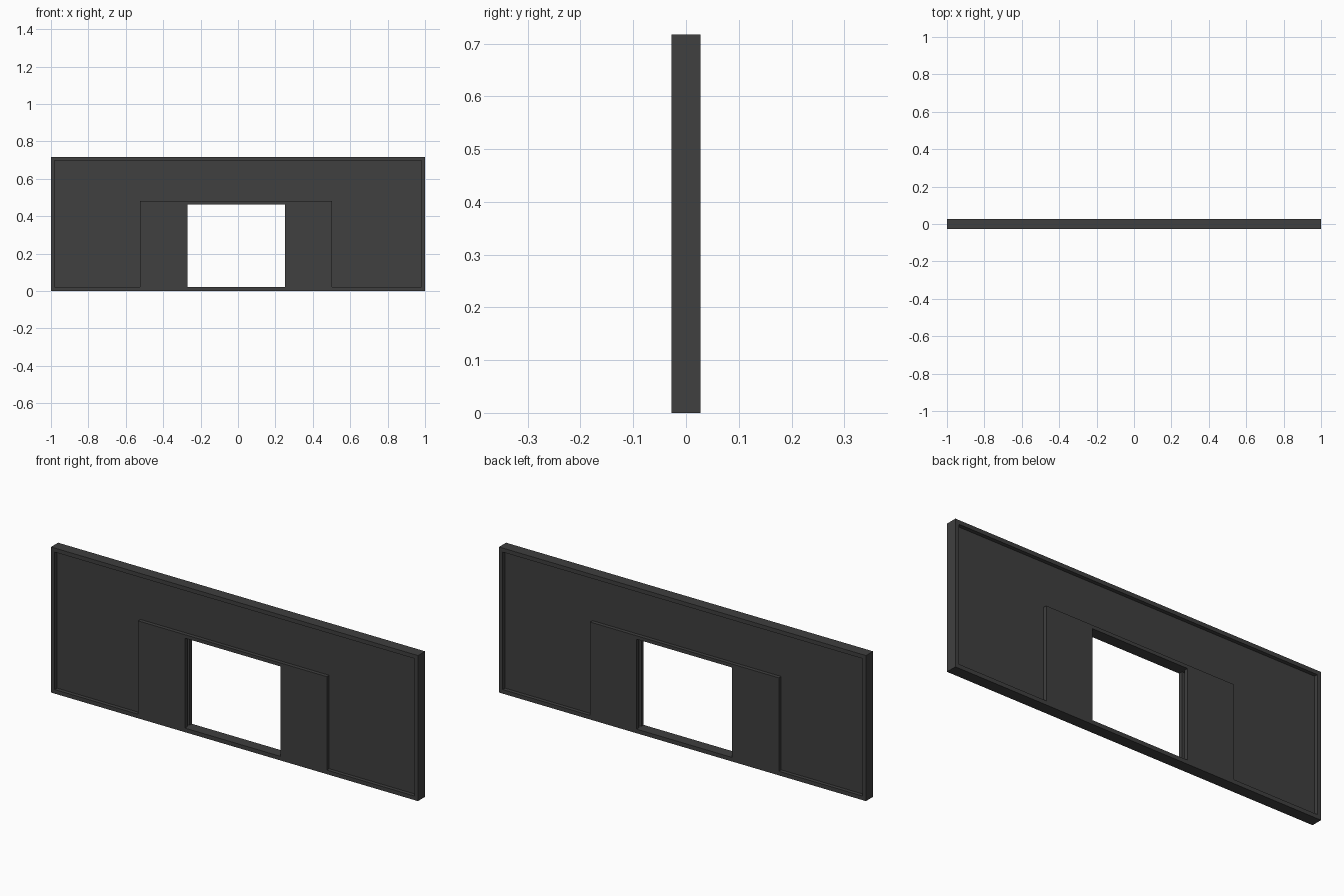
import bpy
import bmesh

if "Cube" in bpy.data.objects:
    bpy.data.objects.remove(bpy.data.objects["Cube"])

HEIGHT, HALF_DEPTH, CORE, RIM = 0.717, 0.0275, 0.009, 0.02
LEFT, RIGHT, TOP = -0.525, 0.503, 0.48              # raised door surround
OPEN_L, OPEN_R, OPEN_TOP = -0.27, 0.25, 0.463       # doorway

dark = bpy.data.materials.new("dark_grey")
dark.use_nodes = True
colour = (0.05, 0.05, 0.05, 1)
dark.diffuse_color = colour
dark.node_tree.nodes["Principled BSDF"].inputs["Base Color"].default_value = colour


def prism(name, outline, y0, y1):
    """Extrude an (x, z) outline from y0 to y1."""
    bm = bmesh.new()
    face = bm.faces.new([bm.verts.new((x, y0, z)) for x, z in outline])
    new = bmesh.ops.extrude_face_region(bm, geom=[face])["geom"]
    verts = [v for v in new if isinstance(v, bmesh.types.BMVert)]
    bmesh.ops.translate(bm, verts=verts, vec=(0, y1 - y0, 0))
    bmesh.ops.recalc_face_normals(bm, faces=bm.faces)
    mesh = bpy.data.meshes.new(name)
    bm.to_mesh(mesh)
    bm.free()
    obj = bpy.data.objects.new(name, mesh)
    bpy.context.collection.objects.link(obj)
    mesh.materials.append(dark)
    return obj


def rect(x0, x1, z0, z1):
    return [(x0, z0), (x1, z0), (x1, z1), (x0, z1)]


def cut(target, cutter):
    mod = target.modifiers.new("cut", "BOOLEAN")
    mod.operation, mod.solver, mod.object = "DIFFERENCE", "EXACT", cutter
    bpy.context.view_layer.objects.active = target
    bpy.ops.object.modifier_apply(modifier=mod.name)
    bpy.data.objects.remove(cutter)


# Wall slab with its outer rim
wall = prism("door_wall", rect(-1, 1, 0, HEIGHT), -HALF_DEPTH, HALF_DEPTH)

# Sunken panel around the raised door surround, on both sides
edge, upper = 1 - RIM, HEIGHT - RIM
recess = [(-edge, RIM), (LEFT, RIM), (LEFT, TOP), (RIGHT, TOP),
          (RIGHT, RIM), (edge, RIM), (edge, upper), (-edge, upper)]
for side in (-1, 1):
    cut(wall, prism("recess_cutter", recess, side * CORE, side * 0.1))

# Doorway
cut(wall, prism("doorway_cutter", rect(OPEN_L, OPEN_R, RIM, OPEN_TOP), -0.1, 0.1))

# Sliding door slots in the jambs
for jamb in (OPEN_L, OPEN_R):
    cut(wall, prism("slot_cutter", rect(jamb - RIM, jamb + RIM, RIM, OPEN_TOP), -CORE, CORE))
